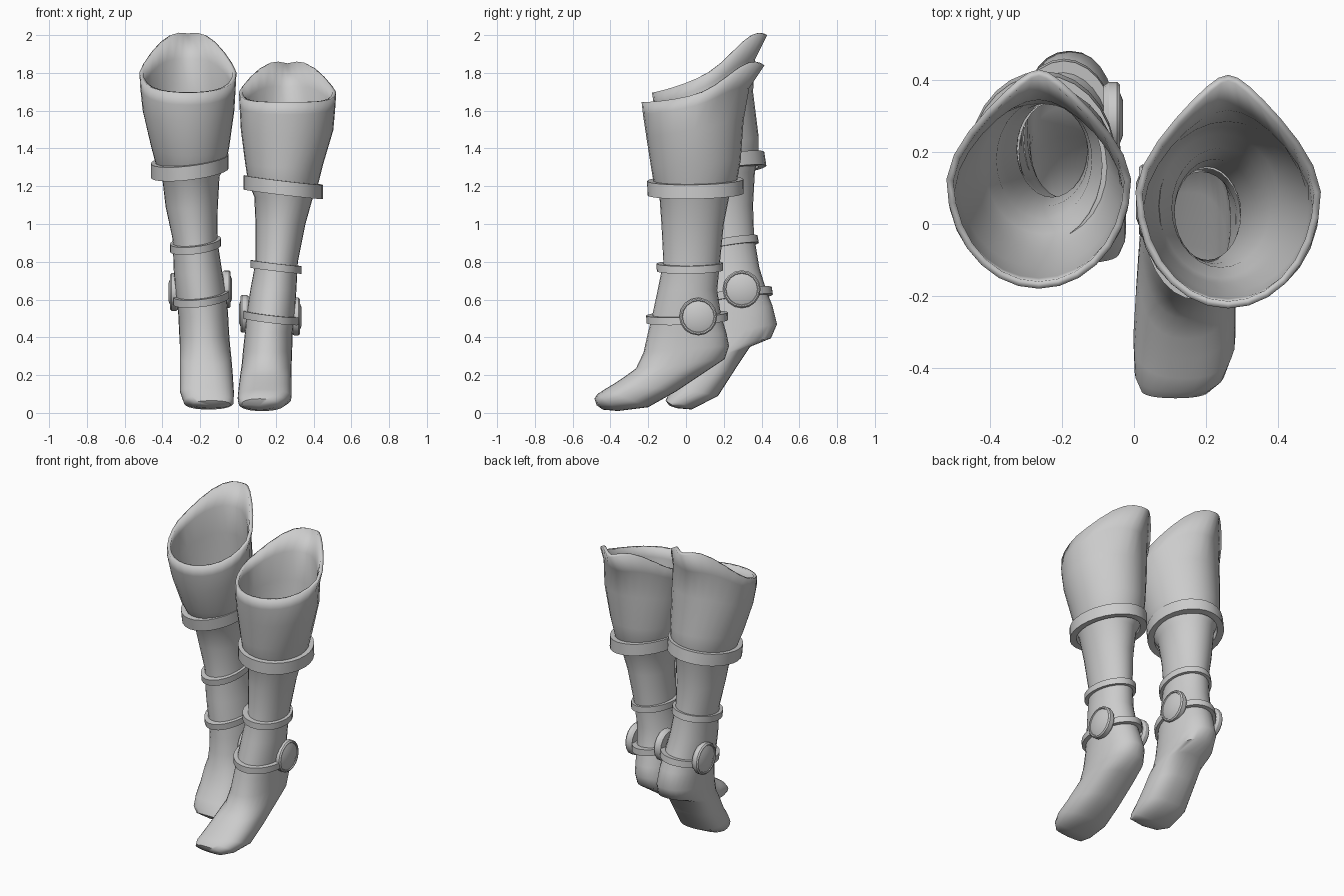
import bpy, bmesh, math
from mathutils import Vector

if "Cube" in bpy.data.objects:
    bpy.data.objects.remove(bpy.data.objects["Cube"])

SEG = 28


def section(bm, yf, zf, yb, zb, cx, rx, p=0.0, slope=0.0):
    """Ring of vertices from front point to back point.
    p > 0 pinches the back into a spout, p < 0 squares the ring."""
    ring = []
    for i in range(SEG):
        a = 2 * math.pi * i / SEG
        u, v = math.sin(a), -math.cos(a)
        if p < 0:
            u = math.copysign(abs(u) ** (1 + p), u)
            v = math.copysign(abs(v) ** (1 + p), v)
        b = max(v, 0.0)
        t = (v + 1) / 2
        x = rx * u
        dz = 0.0
        if p > 0:
            x *= 1 - 0.55 * p * b ** 1.5
            dz = p * (1 - v * v) * (0.2 * b * b - 0.045)
        ring.append(bm.verts.new((cx + x, yf + (yb - yf) * t,
                                  zf + (zb - zf) * t + dz + slope * x)))
    return ring


def bridge(bm, r0, r1):
    for i in range(len(r0)):
        j = (i + 1) % len(r0)
        bm.faces.new((r0[i], r0[j], r1[j], r1[i]))


def finish(bm, name, angle=40, closed=True):
    if closed:
        bmesh.ops.recalc_face_normals(bm, faces=bm.faces)
    me = bpy.data.meshes.new(name)
    bm.to_mesh(me)
    bm.free()
    ob = bpy.data.objects.new(name, me)
    bpy.context.collection.objects.link(ob)
    bpy.ops.object.select_all(action='DESELECT')
    ob.select_set(True)
    bpy.context.view_layer.objects.active = ob
    bpy.ops.object.shade_smooth_by_angle(angle=math.radians(angle))
    return ob


def boot(name, rows):
    """Leg shell, open at the top; wall thickness goes inward."""
    bm = bmesh.new()
    rings = [section(bm, *r) for r in rows]
    for a, b in zip(rings, rings[1:]):
        bridge(bm, b, a)
    # rounded toe cap
    mid = sum((v.co for v in rings[-1]), Vector()) / SEG
    tip = bm.verts.new(mid + Vector((0, -0.01, -0.006)))
    for i in range(SEG):
        bm.faces.new((tip, rings[-1][(i + 1) % SEG], rings[-1][i]))
    ob = finish(bm, name, 50, closed=False)
    m = ob.modifiers.new("wall", 'SOLIDIFY')
    m.thickness = 0.02
    m.offset = -1


def band(name, yf, zf, yb, zb, cx, rx, h, thick=0.04):
    """Flat strap around the leg, rolled slightly inward."""
    bm = bmesh.new()
    slope = -0.12 * math.copysign(1, cx)
    d = Vector((yb - yf, zb - zf)).normalized()
    n = Vector((-d.y, d.x)) * h / 2
    rings = []
    for s, k in ((1, 0), (-1, 0), (-1, 1), (1, 1)):
        o, e = n * s, d * thick * k
        rings.append(section(bm, yf + o.x + e.x, zf + o.y + e.y,
                             yb + o.x - e.x, zb + o.y - e.y,
                             cx, rx - thick * k, 0, slope))
    for i in range(4):
        bridge(bm, rings[i], rings[(i + 1) % 4])
    finish(bm, name)


def disc(name, x, y, z, side):
    """Round ankle plate with raised rim and domed face."""
    bm = bmesh.new()
    n = 16
    prof = [(0.09, -0.03), (0.1, -0.015), (0.1, 0.008), (0.093, 0.016),
            (0.086, 0.016), (0.083, 0.011), (0.05, 0.024)]
    rings = []
    for r, h in prof:
        rings.append([bm.verts.new((x + side * h,
                                    y + r * math.cos(2 * math.pi * i / n),
                                    z + r * math.sin(2 * math.pi * i / n)))
                      for i in range(n)])
    for a, b in zip(rings, rings[1:]):
        bridge(bm, a, b)
    bm.faces.new(rings[0])
    bm.faces.new(rings[-1])
    finish(bm, name, 30)


# forward boot (+x): front y,z / back y,z / centre x, half width, shape
boot("forward_boot", [
    (-.235, 1.645, .415, 1.84, .262, .258, 1),
    (-.228, 1.58, .335, 1.72, .262, .254, .5),
    (-.21, 1.46, .305, 1.55, .26, .245, .15),
    (-.185, 1.30, .29, 1.34, .245, .207),
    (-.17, 1.21, .27, 1.225, .24, .186),
    (-.14, 1.14, .23, 1.15, .242, .156),
    (-.13, 1.0, .20, 1.0, .225, .132),
    (-.12, .80, .18, .80, .205, .112),
    (-.15, .65, .165, .65, .187, .122),
    (-.18, .51, .185, .52, .172, .128),
    (-.20, .43, .215, .42, .163, .126, -.05),
    (-.225, .32, .228, .355, .157, .13, -.1),
    (-.265, .235, .205, .285, .152, .132, -.15),
    (-.32, .195, .10, .215, .147, .135, -.2),
    (-.375, .158, -.05, .115, .143, .139, -.2),
    (-.43, .125, -.2, .03, .14, .142, -.2),
    (-.468, .1, -.36, .01, .127, .125, -.15),
    (-.485, .075, -.44, .017, .115, .095, -.1),
])

# trailing boot (-x), heel lifted higher
boot("trailing_boot", [
    (-.18, 1.695, .43, 2.0, -.265, .257, 1),
    (-.17, 1.63, .365, 1.87, -.265, .253, .5),
    (-.14, 1.52, .355, 1.70, -.262, .243, .15),
    (-.09, 1.36, .385, 1.46, -.253, .207),
    (-.045, 1.28, .385, 1.36, -.25, .186),
    (-.005, 1.22, .365, 1.28, -.25, .152),
    (.03, 1.08, .355, 1.10, -.245, .138),
    (.055, .90, .36, .94, -.228, .118),
    (.05, .73, .388, .77, -.212, .128),
    (.05, .59, .425, .65, -.195, .134),
    (.05, .50, .457, .57, -.185, .132, -.05),
    (.04, .40, .482, .47, -.18, .132, -.1),
    (.025, .32, .45, .395, -.175, .133, -.15),
    (0, .255, .34, .35, -.172, .136, -.2),
    (-.03, .19, .26, .23, -.168, .14, -.2),
    (-.07, .135, .17, .09, -.165, .143, -.2),
    (-.095, .095, .03, .018, -.155, .132, -.15),
    (-.108, .065, -.05, .025, -.14, .1, -.1),
])

# knee cuffs, ankle straps and heel straps
band("forward_cuff_band", -.205, 1.19, .305, 1.20, .24, .21, .075)
band("forward_ankle_strap", -.155, .77, .195, .775, .2, .135, .04)
band("forward_heel_strap", -.21, .495, .222, .512, .175, .148, .04)
band("trailing_cuff_band", -.085, 1.27, .42, 1.345, -.255, .206, .075)
band("trailing_ankle_strap", .025, .86, .382, .92, -.225, .135, .04)
band("trailing_heel_strap", .02, .58, .457, .647, -.195, .15, .04)

# ankle plates on both sides of each boot
for name, x, y, z, s in (("forward_outer_disc", .312, .065, .51, 1),
                         ("forward_inner_disc", .03, .065, .525, -1),
                         ("trailing_outer_disc", -.343, .295, .64, -1),
                         ("trailing_inner_disc", -.055, .295, .655, 1)):
    disc(name, x, y, z, s)
